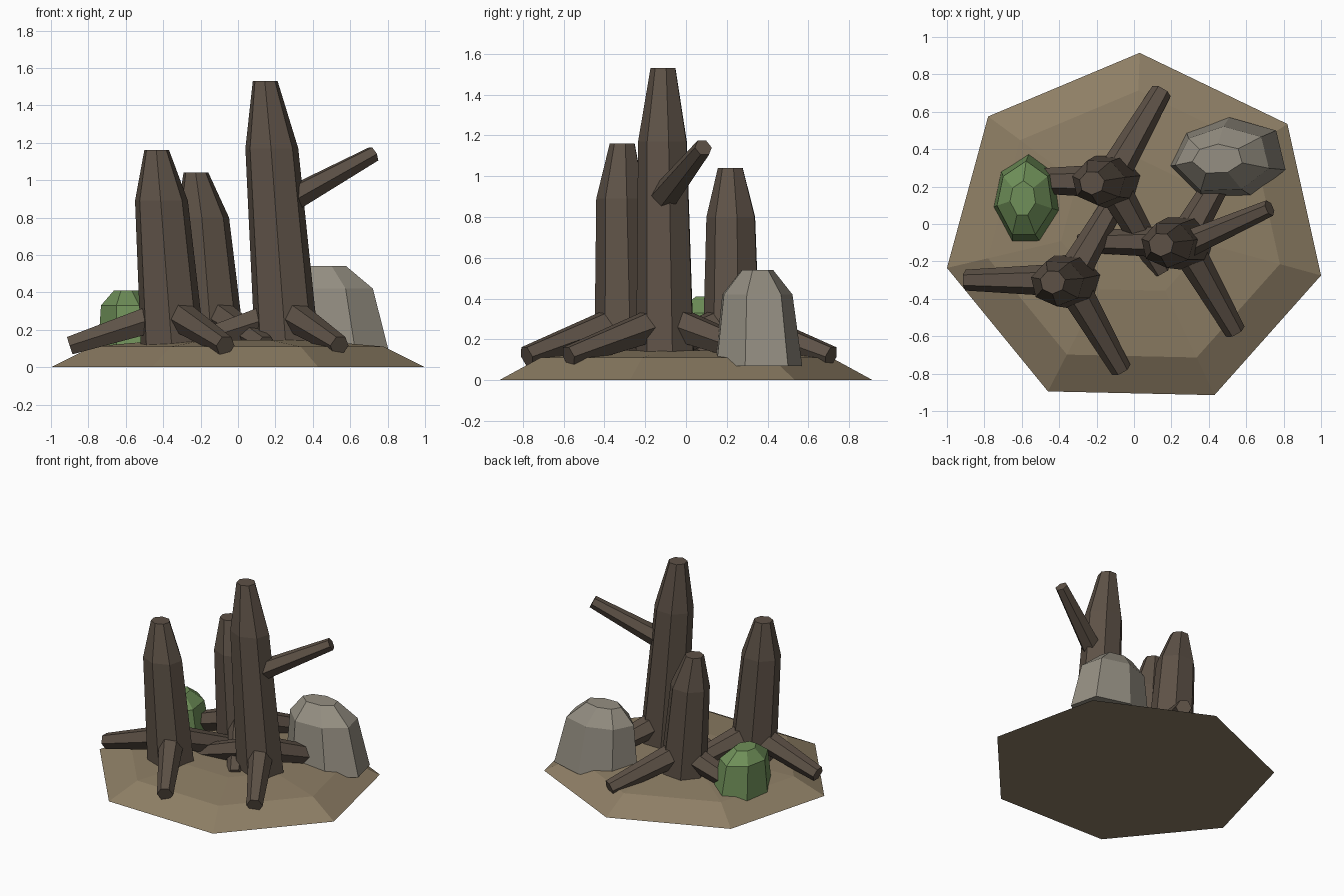
import bpy, bmesh
from math import sin, cos, pi, radians
from mathutils import Vector

if "Cube" in bpy.data.objects:
    bpy.data.objects.remove(bpy.data.objects["Cube"])


def material(name, rgb):
    m = bpy.data.materials.new(name)
    m.diffuse_color = (*rgb, 1)
    m.use_nodes = True
    m.node_tree.nodes["Principled BSDF"].inputs["Base Color"].default_value = m.diffuse_color
    return m


EARTH = material("earth", (0.27, 0.21, 0.13))
BARK = material("bark", (0.11, 0.083, 0.062))
STONE = material("stone", (0.30, 0.275, 0.225))
LEAF = material("leaf", (0.16, 0.28, 0.10))


def loft(name, rings, mat):
    """Skin a list of equal-length point rings and cap both ends."""
    bm = bmesh.new()
    vs = [[bm.verts.new(p) for p in r] for r in rings]
    n = len(vs[0])
    for a, b in zip(vs, vs[1:]):
        for i in range(n):
            j = (i + 1) % n
            bm.faces.new((a[i], a[j], b[j], b[i]))
    bm.faces.new(vs[0][::-1])
    bm.faces.new(vs[-1])
    bmesh.ops.recalc_face_normals(bm, faces=bm.faces)
    me = bpy.data.meshes.new(name)
    bm.to_mesh(me)
    bm.free()
    me.materials.append(mat)
    ob = bpy.data.objects.new(name, me)
    bpy.context.collection.objects.link(ob)
    return ob


def ellipse(c, rx, ry, n=7, turn=0.0):
    return [(c[0] + rx * cos(turn + 2 * pi * i / n),
             c[1] + ry * sin(turn + 2 * pi * i / n), c[2]) for i in range(n)]


def limb(name, start, end, r0, r1, n=6):
    """Tapered straight prism between two points."""
    start, end = Vector(start), Vector(end)
    d = (end - start).normalized()
    side = d.cross(Vector((0, 0, 1))).normalized()
    up = side.cross(d)
    return loft(name, [[p + r * (cos(2 * pi * i / n) * side + sin(2 * pi * i / n) * up)
                        for i in range(n)] for p, r in ((start, r0), (end, r1))], BARK)


def scaled_rings(outline, levels):
    """Copies of an outline about its middle: (centre x, centre y, z, scale x, scale y)."""
    mx = (min(p[0] for p in outline) + max(p[0] for p in outline)) / 2
    my = (min(p[1] for p in outline) + max(p[1] for p in outline)) / 2
    return [[(cx + (x - mx) * sx, cy + (y - my) * sy, z) for x, y in outline]
            for cx, cy, z, sx, sy in levels]


# Earth mound
mound = [(0.03, 0.92), (-0.78, 0.58), (-1.0, -0.23), (-0.46, -0.89),
         (0.43, -0.91), (1.0, -0.27), (0.82, 0.54)]
loft("mound", scaled_rings(mound, [(0, 0, 0, 1, 1), (0, 0, 0.11, 0.78, 0.78),
                                   (0, 0, 0.145, 0.39, 0.39)]), EARTH)

# Dead trunks: base, shoulder and top centres, each with three spreading roots
trunks = {
    "tall": [(0.265, -0.095, 0.05), (0.18, -0.11, 1.17), (0.145, -0.11, 1.53)],
    "left": [(-0.345, -0.30, 0.05), (-0.41, -0.315, 0.89), (-0.435, -0.31, 1.16)],
    "back": [(-0.13, 0.23, 0.05), (-0.19, 0.225, 0.80), (-0.225, 0.22, 1.04)],
}
for name, (base, mid, top) in trunks.items():
    loft(name + "_trunk", [ellipse(base, 0.178, 0.15, turn=0.2),
                           ellipse(mid, 0.145, 0.125, turn=0.2),
                           ellipse(top, 0.068, 0.064, turn=0.2)], BARK)
    for k, ang in enumerate((60, 180, 300)):
        a = radians(ang)
        p = [(base[0] + r * cos(a), base[1] + r * sin(a), z)
             for r, z in ((0.09, 0.265), (0.555, 0.115))]
        limb(f"{name}_root_{k + 1}", p[0], p[1], 0.085, 0.056)

# Broken branch on the tall trunk
limb("branch", (0.27, -0.115, 0.89), (0.725, 0.085, 1.14), 0.073, 0.045)

# Boulder
rock = [(0.19, 0.31), (0.36, 0.14), (0.63, 0.15), (0.81, 0.29),
        (0.76, 0.50), (0.51, 0.57), (0.28, 0.49)]
loft("boulder", scaled_rings(rock, [(0.50, 0.355, 0.07, 1, 1), (0.47, 0.35, 0.42, 0.81, 0.80),
                                    (0.445, 0.35, 0.54, 0.43, 0.36)]), STONE)

# Bush
bush = [(-0.56, 0.38), (-0.71, 0.28), (-0.75, 0.09), (-0.65, -0.10),
        (-0.50, -0.10), (-0.39, 0.07), (-0.42, 0.28)]
loft("bush", scaled_rings(bush, [(-0.57, 0.14, 0.07, 1, 1), (-0.585, 0.14, 0.33, 0.82, 0.82),
                                 (-0.595, 0.14, 0.41, 0.38, 0.38)]), LEAF)
